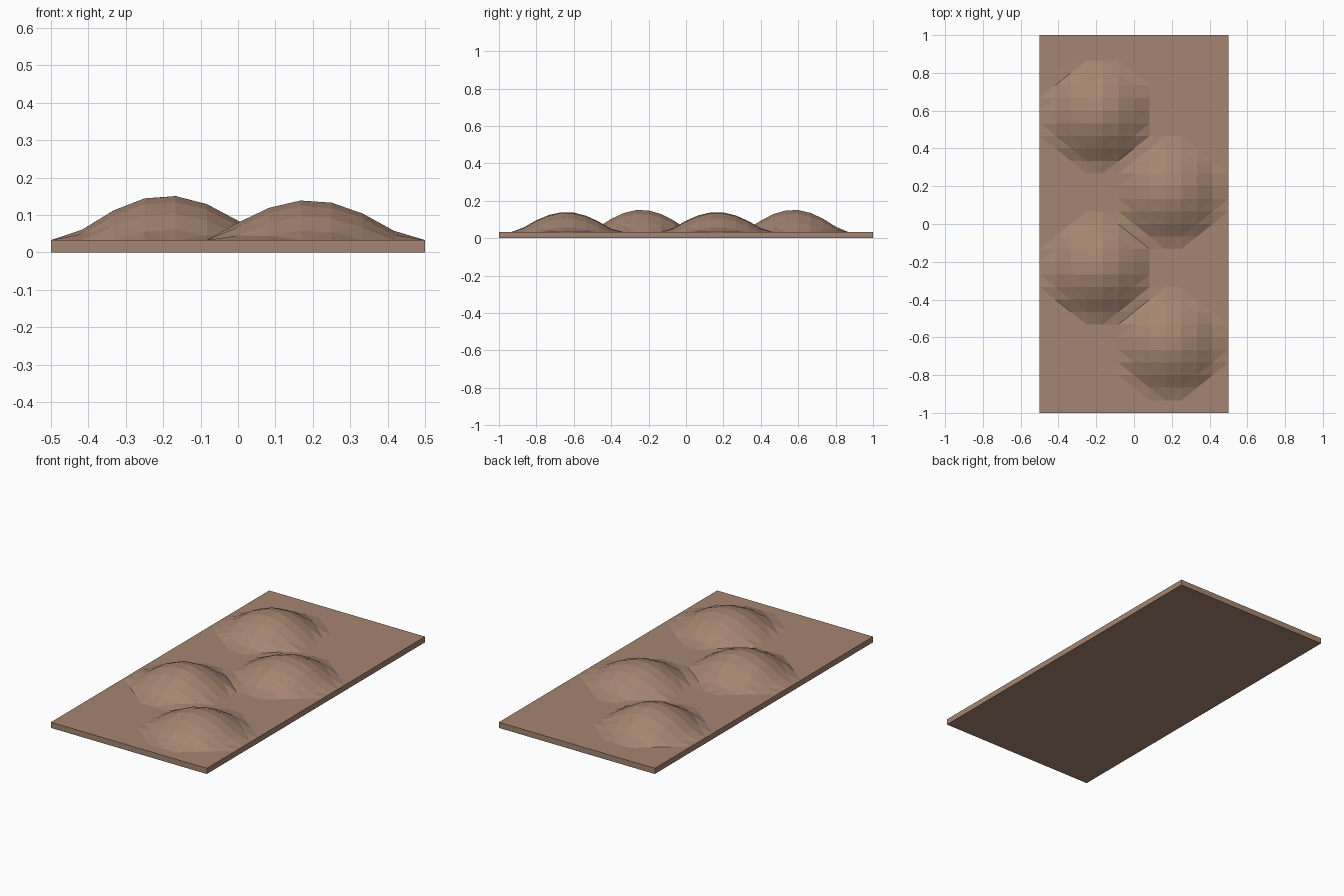
import bpy
import bmesh
import math

default = bpy.data.objects.get("Cube")
if default:
    bpy.data.objects.remove(default, do_unlink=True)

# Earth colour
earth = bpy.data.materials.new("brown_earth")
colour = (0.375, 0.235, 0.165, 1)
earth.diffuse_color = colour
earth.use_nodes = True
shader = earth.node_tree.nodes["Principled BSDF"]
shader.inputs["Base Color"].default_value = colour
shader.inputs["Roughness"].default_value = 0.9

PLATE = 0.033
RADIUS = 0.268
# Staggered mounds: centre x, centre y, height
MOUNDS = [(0.19, -0.64, 0.108), (-0.19, -0.24, 0.12),
          (0.19, 0.165, 0.108), (-0.19, 0.575, 0.12)]


def ground_height(x, y):
    """Height of the tallest dome at this point, above the flat plate."""
    rise = 0
    for cx, cy, top in MOUNDS:
        t = math.hypot(x - cx, y - cy) / RADIUS
        if t < 1:
            rise = max(rise, top * math.cos(t * math.pi / 2))
    return PLATE + rise


# Faceted top surface
bm = bmesh.new()
bmesh.ops.create_grid(bm, x_segments=12, y_segments=30, size=0.5)
for v in bm.verts:
    v.co.y *= 2
    v.co.z = ground_height(v.co.x, v.co.y)
bmesh.ops.triangulate(bm, faces=bm.faces[:], quad_method='BEAUTY')

# Side walls and flat underside
rim = [e for e in bm.edges if e.is_boundary]
walls = bmesh.ops.extrude_edge_only(bm, edges=rim)["geom"]
for v in walls:
    if isinstance(v, bmesh.types.BMVert):
        v.co.z = 0
bmesh.ops.contextual_create(bm, geom=[e for e in bm.edges if e.is_boundary])
bmesh.ops.recalc_face_normals(bm, faces=bm.faces[:])

mesh = bpy.data.meshes.new("mounded_ground")
bm.to_mesh(mesh)
bm.free()
mesh.materials.append(earth)
bpy.context.collection.objects.link(bpy.data.objects.new("mounded_ground", mesh))
